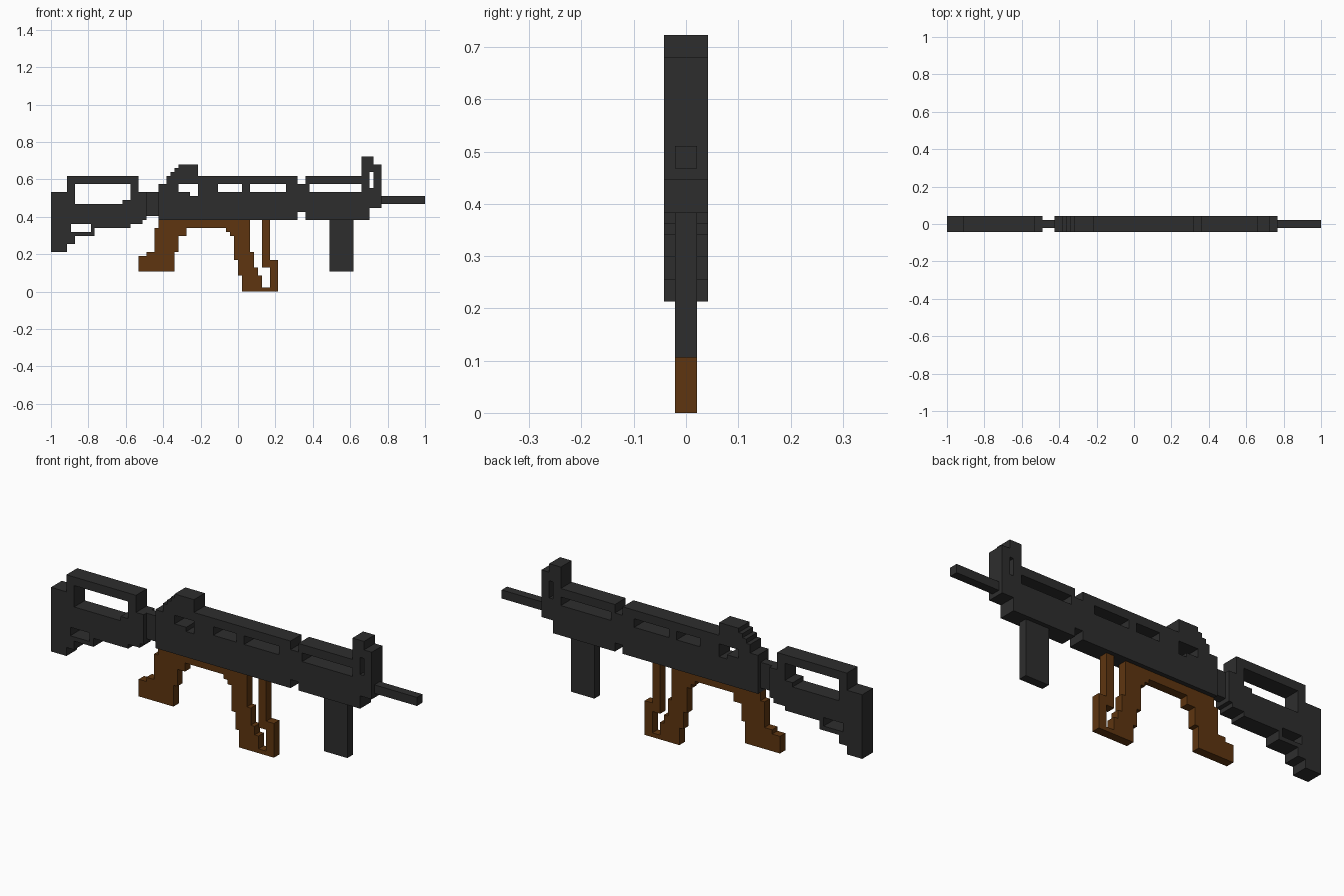
import bpy
import bmesh
from mathutils import Vector

if "Cube" in bpy.data.objects:
    bpy.data.objects.remove(bpy.data.objects["Cube"])

U = 2 / 94            # one block of the grid the parts are drawn on
WIDE, THIN = 4, 2     # part depths in blocks


def material(name, rgb):
    m = bpy.data.materials.new(name)
    m.use_nodes = True
    m.diffuse_color = (*rgb, 1)
    bsdf = next(n for n in m.node_tree.nodes if n.type == 'BSDF_PRINCIPLED')
    bsdf.inputs["Base Color"].default_value = (*rgb, 1)
    bsdf.inputs["Roughness"].default_value = 0.8
    return m


GREY = material("dark grey", (0.027, 0.027, 0.027))
BROWN = material("brown", (0.112, 0.036, 0.005))


def rect(x0, z0, x1, z1):
    return [(x0, z0), (x1, z0), (x1, z1), (x0, z1)]


def part(name, mat, depth, outline, holes=()):
    """Extrude a side profile, with optional holes, through the depth."""
    bm = bmesh.new()
    edges = []
    for loop in [outline, *holes]:
        vs = [bm.verts.new(((x - 47) * U, -depth * U / 2, z * U)) for x, z in loop]
        edges += [bm.edges.new((a, b)) for a, b in zip(vs, vs[1:] + vs[:1])]
    bmesh.ops.triangle_fill(bm, edges=edges, use_beauty=True, normal=Vector((0, -1, 0)))
    ext = bmesh.ops.extrude_face_region(bm, geom=bm.faces[:], use_keep_orig=True)
    moved = [g for g in ext["geom"] if isinstance(g, bmesh.types.BMVert)]
    bmesh.ops.translate(bm, verts=moved, vec=(0, depth * U, 0))
    bmesh.ops.recalc_face_normals(bm, faces=bm.faces[:])
    me = bpy.data.meshes.new(name)
    bm.to_mesh(me)
    bm.free()
    me.materials.append(mat)
    ob = bpy.data.objects.new(name, me)
    bpy.context.scene.collection.objects.link(ob)
    return ob


# Shoulder stock with the raised cheek frame and the small lower loop
part("stock", GREY, WIDE,
     [(0, 10), (4, 10), (4, 12), (6, 12), (6, 14), (11, 14), (11, 16), (20, 16),
      (20, 17), (23, 17), (23, 18), (24, 18), (24, 25), (22, 25), (22, 29),
      (4, 29), (4, 25), (0, 25)],
     [[(6, 22), (18, 22), (18, 23), (20, 23), (20, 27), (6, 27)],
      rect(5, 15, 10, 17)])
part("stock_neck", GREY, THIN, rect(24, 19, 27, 25))

# Receiver with stepped rear sight, slotted top rail and notched front end
part("receiver", GREY, WIDE,
     [(27, 18), (62, 18), (62, 20), (64, 20), (64, 27), (62, 27), (62, 29),
      (37, 29), (37, 32), (32, 32), (32, 31), (31, 31), (31, 30), (30, 30),
      (30, 29), (29, 29), (29, 27), (27, 27)],
     [[(32, 25), (35, 25), (35, 24), (37, 24), (37, 27), (32, 27)],
      rect(42, 25, 48, 27), rect(50, 25, 59, 27)])

# Handguard with its rail and the tall front sight
part("handguard", GREY, WIDE,
     [(64, 18), (80, 18), (80, 21), (83, 21), (83, 32), (81, 32), (81, 34),
      (78, 34), (78, 29), (64, 29)],
     [rect(65, 25, 78, 27), rect(80, 26, 81, 30)])
part("barrel", GREY, THIN, rect(83, 22, 94, 24))
part("foregrip", GREY, THIN, rect(70, 5, 76, 18))

# Brown lower frame: rear grip, bridge and the stepped front leg
part("grip_frame", BROWN, THIN,
     [(22, 5), (31, 5), (31, 10), (32, 10), (32, 14), (34, 14), (34, 16),
      (44, 16), (44, 15), (45, 15), (45, 14), (46, 14), (46, 8), (47, 8),
      (47, 4), (48, 4), (48, 0), (57, 0), (57, 8), (55, 8), (55, 18), (53, 18),
      (53, 6), (55, 6), (55, 1), (53, 1), (53, 4), (52, 4), (52, 6), (51, 6),
      (51, 10), (50, 10), (50, 18), (27, 18), (27, 16), (26, 16), (26, 10),
      (24, 10), (24, 9), (22, 9)])
